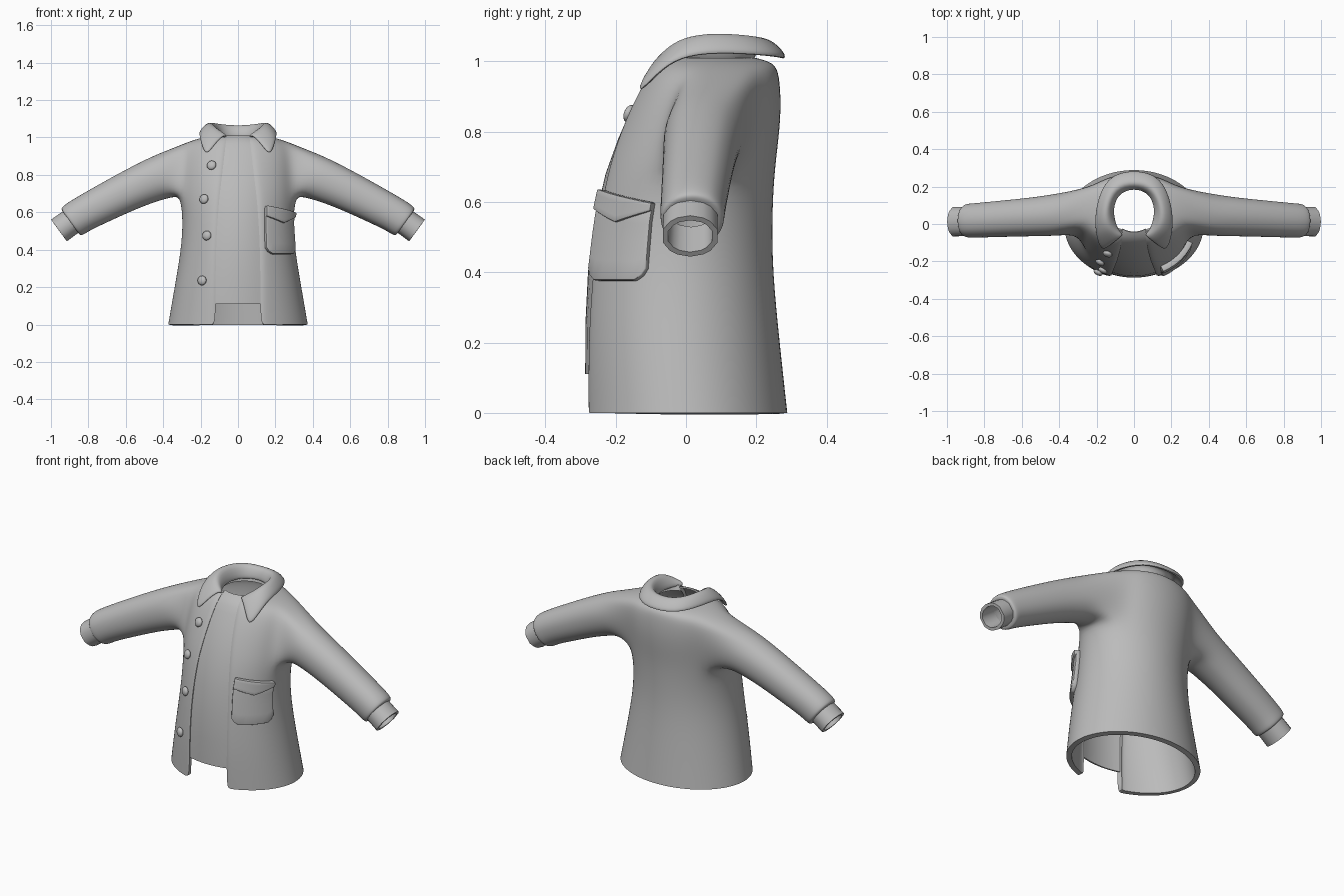
import bpy, bmesh
from math import sin, cos, asin, atan2, radians, pi
from mathutils import Vector

default_cube = bpy.data.objects.get("Cube")
if default_cube:
    bpy.data.objects.remove(default_cube, do_unlink=True)

cloth = bpy.data.materials.new("grey cloth")
cloth.use_nodes = True
cloth.diffuse_color = (0.5, 0.5, 0.5, 1)
cloth.node_tree.nodes["Principled BSDF"].inputs["Base Color"].default_value = (0.5, 0.5, 0.5, 1)


def finish(name, bm, modifiers=(), angle=40):
    """Turn a bmesh into an object, apply its modifiers and smooth it."""
    mesh = bpy.data.meshes.new(name)
    bm.to_mesh(mesh)
    bm.free()
    obj = bpy.data.objects.new(name, mesh)
    bpy.context.collection.objects.link(obj)
    for kind, settings in modifiers:
        modifier = obj.modifiers.new(kind.title(), kind)
        for key, value in settings.items():
            setattr(modifier, key, value)
    depsgraph = bpy.context.evaluated_depsgraph_get()
    applied = bpy.data.meshes.new_from_object(obj.evaluated_get(depsgraph))
    obj.modifiers.clear()
    obj.data = applied
    applied.name = name
    applied.materials.clear()
    applied.materials.append(cloth)
    bpy.ops.object.select_all(action="DESELECT")
    obj.select_set(True)
    bpy.context.view_layer.objects.active = obj
    bpy.ops.object.shade_smooth_by_angle(angle=radians(angle))
    return obj


def add_grid(bm, rows, skip=lambda i, j: False):
    """Make vertices from rows of points and fill them with quads."""
    verts = [[bm.verts.new(p) for p in row] for row in rows]
    for i in range(len(rows) - 1):
        for j in range(len(rows[0]) - 1):
            if not skip(i, j):
                bm.faces.new((verts[i][j], verts[i][j + 1], verts[i + 1][j + 1], verts[i + 1][j]))
    return verts


MIRROR = ("MIRROR", {"use_clip": True, "merge_threshold": 0.001})
SMOOTH = ("SUBSURF", {"levels": 2})


def thick(amount, offset):
    return ("SOLIDIFY", {"thickness": amount, "offset": offset, "use_even_offset": False})


# Body sections: height, half width, front y, back y, half of the front gap
SECTIONS = [
    (0, .378, -.302, .292, .12), (.2, .343, -.307, .27, .12),
    (.4, .308, -.297, .25, .118), (.55, .298, -.277, .248, .11),
    (.68, .31, -.247, .254, .1), (.775, .312, -.213, .266, .088),
    (.87, .312, -.172, .274, .077), (.965, .3, -.118, .268, .066),
    (.997, .21, -.088, .252, .062), (1.01, .135, -.062, .2, .06),
]


def section(z):
    for low, high in zip(SECTIONS, SECTIONS[1:]):
        if z <= high[0]:
            t = (z - low[0]) / (high[0] - low[0])
            return [a + (b - a) * t for a, b in zip(low, high)]
    return list(SECTIONS[-1])


def on_body(z, angle, out=0.0):
    """Point on the body; angle runs from the front over the left to the back."""
    _, width, front, back, _ = section(z)
    middle, depth = (front + back) / 2, (back - front) / 2
    normal = Vector((sin(angle) / width, -cos(angle) / depth, 0)).normalized()
    return Vector((width * sin(angle), middle - depth * cos(angle), z)) + normal * out


# Body with a hole for each sleeve
FIRST, LAST, BOTTOM, TOP, COLUMNS = 4, 8, 4, 7, 11
side, side_step = radians(68), radians(16)
rows = []
for z, width, front, back, gap in SECTIONS:
    edge, inner = asin(gap / width), asin((gap + .022) / width)
    angles = [edge] + [inner + (side - inner) * k / 3 for k in range(3)]
    angles += [side + side_step * k for k in range(COLUMNS - FIRST + 1)]
    row = [on_body(z, a) for a in angles]
    row[0].y += .012
    row[-1].x = 0
    rows.append(row)
bm = bmesh.new()
body = add_grid(bm, rows, lambda i, j: BOTTOM <= i < TOP and FIRST <= j < LAST)

# Sleeves grow out of the holes
hole = [(i, j) for i in range(BOTTOM, TOP + 1) for j in range(FIRST, LAST + 1)
        if i in (BOTTOM, TOP) or j in (FIRST, LAST)]


def hole_angle(cell):
    i, j = cell
    return atan2((i - (BOTTOM + TOP) / 2) / (TOP - BOTTOM), (j - (FIRST + LAST) / 2) / (LAST - FIRST))


hole.sort(key=hole_angle)
ring_angles = [hole_angle(c) for c in hole]


def arm_ring(x, z, tilt, half, middle, depth, swell=1.0):
    t = radians(tilt)
    return [Vector((x + sin(t) * half * swell * sin(a), middle + depth * swell * cos(a),
                    z + cos(t) * half * swell * sin(a))) for a in ring_angles]


def bridge(bm, rings):
    count = len(ring_angles)
    for near, far in zip(rings, rings[1:]):
        for k in range(count):
            n = (k + 1) % count
            bm.faces.new((near[k], near[n], far[n], far[k]))


SLEEVE = [
    (.39, .797, 23, .122, .052, .117), (.48, .762, 26, .114, .043, .111),
    (.58, .718, 29, .107, .036, .105), (.74, .637, 33, .1, .026, .099),
    (.85, .579, 36, .095, .019, .095), (.884, .554, 36, .094, .018, .094),
    (.895, .546, 36, .087, .017, .088), (.895, .546, 36, .066, .015, .072),
]
rings = [[body[i][j] for i, j in hole]]
for ring in SLEEVE:
    rings.append([bm.verts.new(p) for p in arm_ring(*ring, swell=1.03)])
bridge(bm, rings)
finish("coat_body_and_sleeves", bm, [MIRROR, SMOOTH, thick(.028, -1)])

# Cuffs
bm = bmesh.new()
CUFF = [(.86, .573, 36, .07, .014, .08), (.957, .503, 36, .072, .012, .082)]
bridge(bm, [[bm.verts.new(p) for p in arm_ring(*ring)] for ring in CUFF])
finish("sleeve_cuffs", bm, [MIRROR, thick(.016, -1)])

# Lining panel filling the front gap, set back from the edges
bm = bmesh.new()
rows = []
for z in [.11, .25, .4, .55, .68, .78, .87, .93, .965, .997, 1.01]:
    width, gap = section(z)[1], section(z)[4]
    reach = asin((gap + .012) / width)
    rows.append([on_body(z, reach * k / 4, -.018) for k in range(-4, 5)])
add_grid(bm, rows)
finish("front_lining", bm, [thick(.008, -1)])

# Collar: each station holds the neck base, the fold and the outer edge
STATIONS = [
    [(0, .195, 1.0), (0, .215, 1.062), (0, .293, 1.005)],
    [(.085, .165, 1.0), (.1, .19, 1.072), (.15, .258, 1.016)],
    [(.115, .08, 1.0), (.145, .08, 1.085), (.207, .085, 1.026)],
    [(.098, .0, 1.0), (.135, -.005, 1.07), (.207, -.02, 1.012)],
    [(.08, -.04, 1.0), (.1, -.045, 1.04), (.198, -.085, .965)],
    [(.06, -.06, 1.0), (.07, -.07, 1.018), (.172, -.15, .893)],
]
bm = bmesh.new()
rows = []
for station in STATIONS:
    base, fold, edge = map(Vector, station)
    belly = fold.lerp(edge, .5) + Vector((0, 0, .012))
    rows.append([base, fold, belly, edge])
add_grid(bm, rows)
finish("collar", bm, [MIRROR, thick(.022, 0), SMOOTH])

# Pocket bag and its pointed flap, wrapped round the left front
POCKET_START, POCKET_END = radians(28), radians(72)


def wrapped_plate(name, top, bottom, depth):
    bm = bmesh.new()
    across = [0, .06, .16, .33, .5, .67, .84, .94, 1]
    rows = []
    for level in range(5):
        rows.append([on_body(bottom(s) + (top(s) - bottom(s)) * level / 4,
                             POCKET_START + (POCKET_END - POCKET_START) * s, -.005)
                     for s in across])
    add_grid(bm, rows)
    bevel = ("BEVEL", {"width": .005, "segments": 2, "limit_method": "ANGLE"})
    finish(name, bm, [thick(depth, 1), bevel])


def rounded_bottom(s):
    corner = max(0, abs(s - .5) - .34) / .16
    return .375 + .035 * corner ** 2


wrapped_plate("pocket", lambda s: .615 - .03 * s, rounded_bottom, .024)
wrapped_plate("pocket_flap", lambda s: .632 - .034 * s,
              lambda s: .54 + .07 * abs(s - .5), .034)

# Buttons down the right front edge
for number, (x, z) in enumerate([(-.14, .85), (-.18, .67), (-.165, .475), (-.19, .235)], 1):
    angle = asin(x / section(z)[1])
    place = on_body(z, angle)
    along = on_body(z, angle + .05) - place
    up = on_body(z + .02, angle) - place
    normal = along.cross(up).normalized()
    bm = bmesh.new()
    bmesh.ops.create_uvsphere(bm, u_segments=16, v_segments=8, radius=.026)
    bmesh.ops.scale(bm, vec=(1, 1, .55), verts=bm.verts)
    button = finish("button_%d" % number, bm)
    button.rotation_euler = normal.to_track_quat("Z", "Y").to_euler()
    button.location = place + normal * .005
